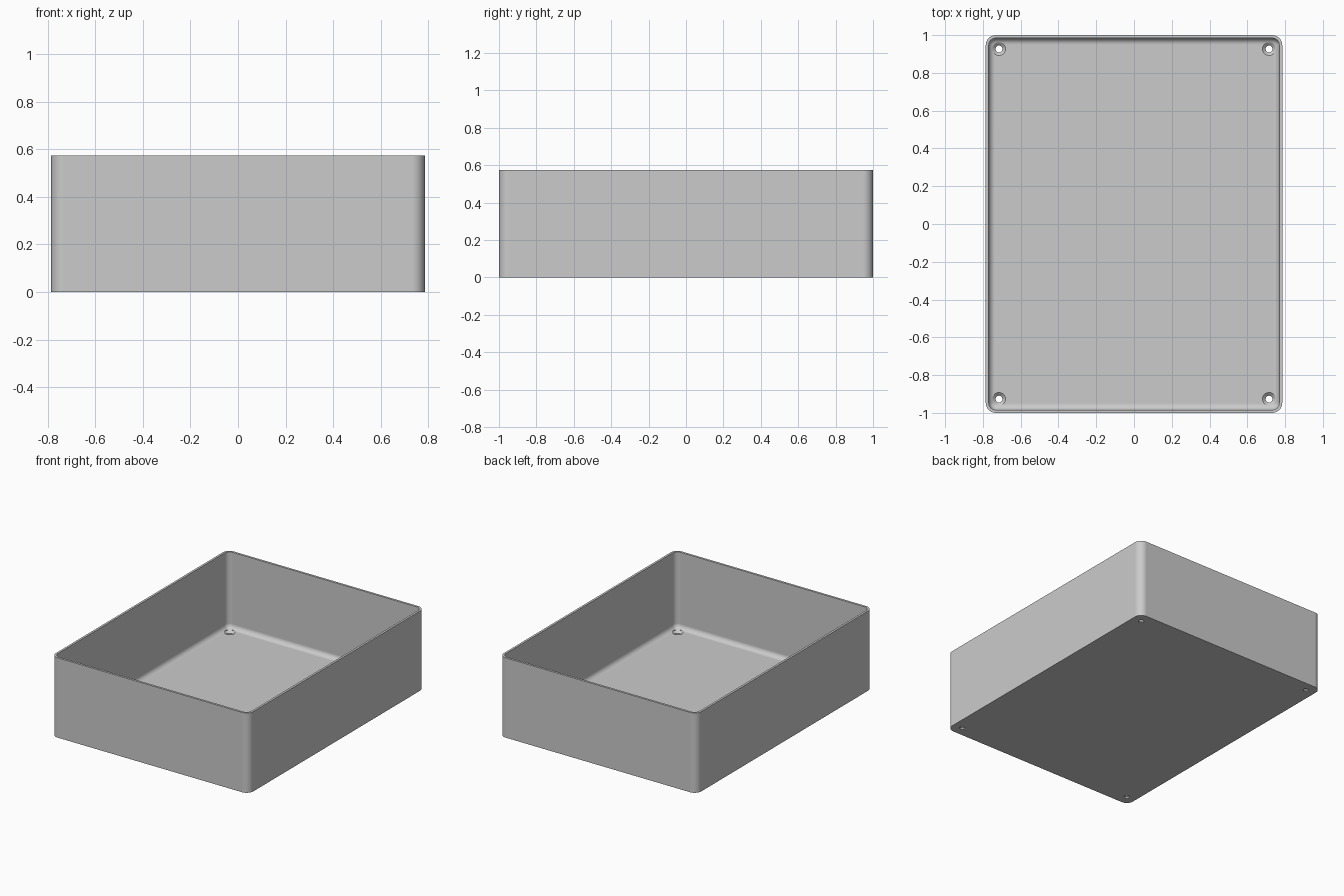
import bpy, bmesh
from math import sin, cos, pi

cube = bpy.data.objects.get("Cube")
if cube:
    bpy.data.objects.remove(cube, do_unlink=True)

HALF_X, HALF_Y, HEIGHT = 0.785, 1.0, 0.573
WALL, FLOOR, CORNER, FILLET = 0.016, 0.025, 0.053, 0.034
HOLE_X, HOLE_Y, HOLE_R, SINK_R = 0.715, 0.927, 0.018, 0.035
STEPS = 8

grey = bpy.data.materials.new("light grey")
grey.use_nodes = True
colour = (0.6, 0.6, 0.6, 1)
grey.diffuse_color = colour
grey.node_tree.nodes["Principled BSDF"].inputs["Base Color"].default_value = colour


def rounded_ring(bm, inset, z):
    """Rounded rectangle of vertices, inset from the outside wall."""
    r = CORNER - inset
    cx, cy = HALF_X - CORNER, HALF_Y - CORNER
    ring = []
    for i, (sx, sy) in enumerate([(1, 1), (-1, 1), (-1, -1), (1, -1)]):
        for k in range(STEPS + 1):
            a = (i + k / STEPS) * pi / 2
            ring.append(bm.verts.new((sx * cx + r * cos(a), sy * cy + r * sin(a), z)))
    return ring


def circle_ring(bm, x, y, r, z, sides=32):
    return [bm.verts.new((x + r * cos(2 * pi * k / sides),
                          y + r * sin(2 * pi * k / sides), z)) for k in range(sides)]


def loft(bm, rings):
    """Closed solid through a list of rings."""
    bm.faces.new(rings[0][::-1])
    for a, b in zip(rings, rings[1:]):
        n = len(a)
        for k in range(n):
            j = (k + 1) % n
            bm.faces.new((a[k], a[j], b[j], b[k]))
    bm.faces.new(rings[-1])


def make_object(name, bm):
    bmesh.ops.recalc_face_normals(bm, faces=bm.faces)
    mesh = bpy.data.meshes.new(name)
    bm.to_mesh(mesh)
    bm.free()
    obj = bpy.data.objects.new(name, mesh)
    mesh.materials.append(grey)
    bpy.context.collection.objects.link(obj)
    return obj


# Open tray: outer wall, rim, inner wall, filleted floor
bm = bmesh.new()
profile = [(0, 0), (0, HEIGHT), (WALL, HEIGHT)]
for k in range(STEPS + 1):
    a = k / STEPS * pi / 2
    profile.append((WALL + FILLET * (1 - cos(a)), FLOOR + FILLET * (1 - sin(a))))
loft(bm, [rounded_ring(bm, inset, z) for inset, z in profile])
tray = make_object("tray", bm)

# Countersunk screw holes in the four corners
bm = bmesh.new()
sink = [(HOLE_R, -0.05), (HOLE_R, FLOOR - 0.015), (SINK_R, FLOOR), (SINK_R, FLOOR + 0.05)]
for sx in (-1, 1):
    for sy in (-1, 1):
        loft(bm, [circle_ring(bm, sx * HOLE_X, sy * HOLE_Y, r, z) for r, z in sink])
cutter = make_object("screw_hole_cutter", bm)
cutter.hide_render = True

bpy.ops.object.select_all(action='DESELECT')
bpy.context.view_layer.objects.active = tray
tray.select_set(True)
cut = tray.modifiers.new("screw_holes", 'BOOLEAN')
cut.object = cutter
cut.operation = 'DIFFERENCE'
cut.solver = 'EXACT'
bpy.ops.object.modifier_apply(modifier=cut.name)
bpy.data.objects.remove(cutter, do_unlink=True)

# Smooth rounded corners and floor fillet, crisp rim and base
bpy.ops.object.shade_smooth_by_angle(angle=pi / 6)
weighted = tray.modifiers.new("weighted_normals", 'WEIGHTED_NORMAL')
weighted.keep_sharp = True
